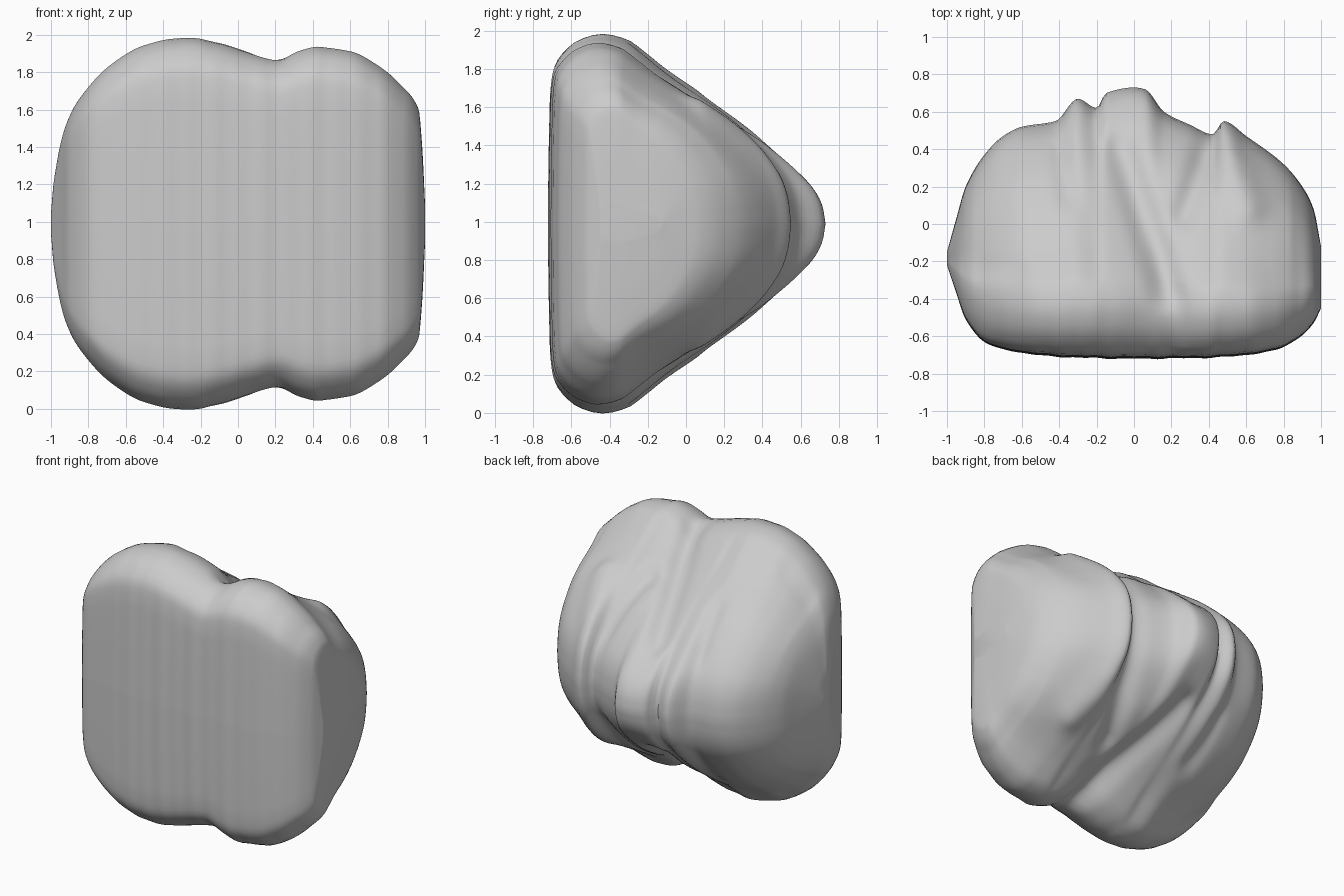
import bpy
import bmesh
import math
from mathutils import Vector

cube = bpy.data.objects.get("Cube")
if cube:
    bpy.data.objects.remove(cube, do_unlink=True)

MID_Z = 0.99
SECTIONS = 150
RING_HALF = 64

# half height of the boulder along x
HEIGHT = [(-1, .05), (-.985, .22), (-.925, .5), (-.85, .65), (-.68, .84), (-.5, .945),
          (-.28, .99), (-.1, .965), (.05, .92), (.22, .875), (.33, .915), (.43, .935),
          (.6, .91), (.75, .83), (.87, .725), (.965, .6), (.985, .4), (1, .1)]
# front and back plan outlines along x
FRONT = [(-1, -.22), (-.95, -.37), (-.9, -.51), (-.8, -.63), (-.7, -.67), (-.4, -.71),
         (0, -.72), (.4, -.715), (.6, -.7), (.75, -.675), (.88, -.61), (.96, -.53), (1, -.45)]
BACK = [(-1, -.15), (-.95, .03), (-.9, .2), (-.8, .37), (-.7, .47), (-.6, .52), (-.42, .55),
        (-.3, .67), (-.2, .62), (-.15, .7), (0, .73), (.06, .72), (.16, .6), (.3, .53),
        (.42, .48), (.48, .55), (.6, .47), (.8, .32), (.9, .2), (.96, .08), (1, -.12)]
# side section from front to back: depth fraction, height fraction
SECTION = [(0, 0), (.003, .4), (.008, .7), (.02, .83), (.05, .9), (.12, .975), (.2, 1),
           (.29, .97), (.36, .9), (.43, .82), (.5, .75), (.63, .63), (.77, .48),
           (.84, .39), (.91, .29), (.96, .2), (.99, .1), (1, 0)]
# grooves (negative) and ridges (positive): start, end, depth, width
FOLDS = [((.17, -.35), (-.08, .4), -.05, .08),
         ((.27, .05), (.4, .45), -.05, .07),
         ((.5, .5), (.62, .1), .05, .09),
         ((-.38, .4), (-.35, .15), -.03, .06),
         ((-.8, -.25), (-.65, -.25), -.02, .07)]


def smooth_curve(points):
    """Return a smooth interpolator that never overshoots its points."""
    slopes = [(b[1] - a[1]) / (b[0] - a[0]) for a, b in zip(points, points[1:])]
    tangents = [slopes[0]]
    for a, b in zip(slopes, slopes[1:]):
        tangents.append(2 * a * b / (a + b) if a * b > 0 else 0)
    tangents.append(slopes[-1])

    def evaluate(x):
        x = min(max(x, points[0][0]), points[-1][0])
        i = 0
        while i < len(slopes) - 1 and x > points[i + 1][0]:
            i += 1
        (xa, ya), (xb, yb) = points[i], points[i + 1]
        w = xb - xa
        t = (x - xa) / w
        s = 1 - t
        return (ya * (1 + 2 * t) * s * s + yb * t * t * (3 - 2 * t)
                + w * t * s * (tangents[i] * s - tangents[i + 1] * t))
    return evaluate


height, front, back = map(smooth_curve, (HEIGHT, FRONT, BACK))
section = smooth_curve(SECTION)


def section_samples(count):
    """Depth fractions spaced evenly along the section's length."""
    fine = [(1 - math.cos(math.pi * i / 2000)) / 2 for i in range(2001)]
    lengths = [0]
    for a, b in zip(fine, fine[1:]):
        lengths.append(lengths[-1] + math.hypot(b - a, section(b) - section(a)))
    result, i = [], 0
    for k in range(count + 1):
        while i < 2000 and lengths[i] < lengths[-1] * k / count:
            i += 1
        result.append(fine[i])
    result[-1] = 1
    return result


def fold_offset(x, y):
    p = Vector((x, y))
    total = 0
    for start, end, depth, width in FOLDS:
        a, b = Vector(start), Vector(end)
        t = (p - a).dot(b - a) / (b - a).length_squared
        gap = (p - a.lerp(b, min(max(t, 0), 1))).length
        total += depth * math.exp(-(gap / width) ** 2)
    return total


def half_height(x, y, u):
    # the valley between the lobes drifts sideways towards the back
    drift = .25 * min(max((y + .4) / .8, 0), 1) * (1 - x * x) ** 2
    fullness = 1 + 1.2 * min(max(.73 - back(x), 0), .45) * u * u
    f = section(u)
    return f * fullness * height(x + drift) + fold_offset(x, y) * min(1, f * 3) * (1 - x ** 8)


# boulder: sections lofted along x, mirrored above and below the middle
bm = bmesh.new()
depths = section_samples(RING_HALF)
rings = []
for i in range(SECTIONS + 1):
    x = math.sin((i / SECTIONS - .5) * math.pi)
    ribs = .004 * math.sin(x * 37) * math.sin(x * 11) * (1 - x * x)
    upper, lower = [], []
    for u in depths:
        y = front(x) + (back(x) - front(x)) * u + ribs * (1 - u) ** 6
        h = half_height(x, y, u)
        upper.append(bm.verts.new((x, y, MID_Z + h)))
        if 0 < u < 1:
            lower.append(bm.verts.new((x, y, MID_Z - h)))
    rings.append(upper + lower[::-1])

for a, b in zip(rings, rings[1:]):
    for j in range(len(a)):
        k = (j + 1) % len(a)
        bm.faces.new((a[j], b[j], b[k], a[k]))
bm.faces.new(rings[0])
bm.faces.new(rings[-1][::-1])
bmesh.ops.recalc_face_normals(bm, faces=bm.faces)

mesh = bpy.data.meshes.new("boulder")
bm.to_mesh(mesh)
bm.free()
boulder = bpy.data.objects.new("boulder", mesh)
bpy.context.collection.objects.link(boulder)

# stone colour
stone = bpy.data.materials.new("stone grey")
stone.use_nodes = True
stone.diffuse_color = (.6, .6, .6, 1)
stone.node_tree.nodes["Principled BSDF"].inputs["Base Color"].default_value = (.6, .6, .6, 1)
mesh.materials.append(stone)

bpy.context.view_layer.objects.active = boulder
boulder.select_set(True)
bpy.ops.object.shade_smooth_by_angle(angle=math.radians(50))
